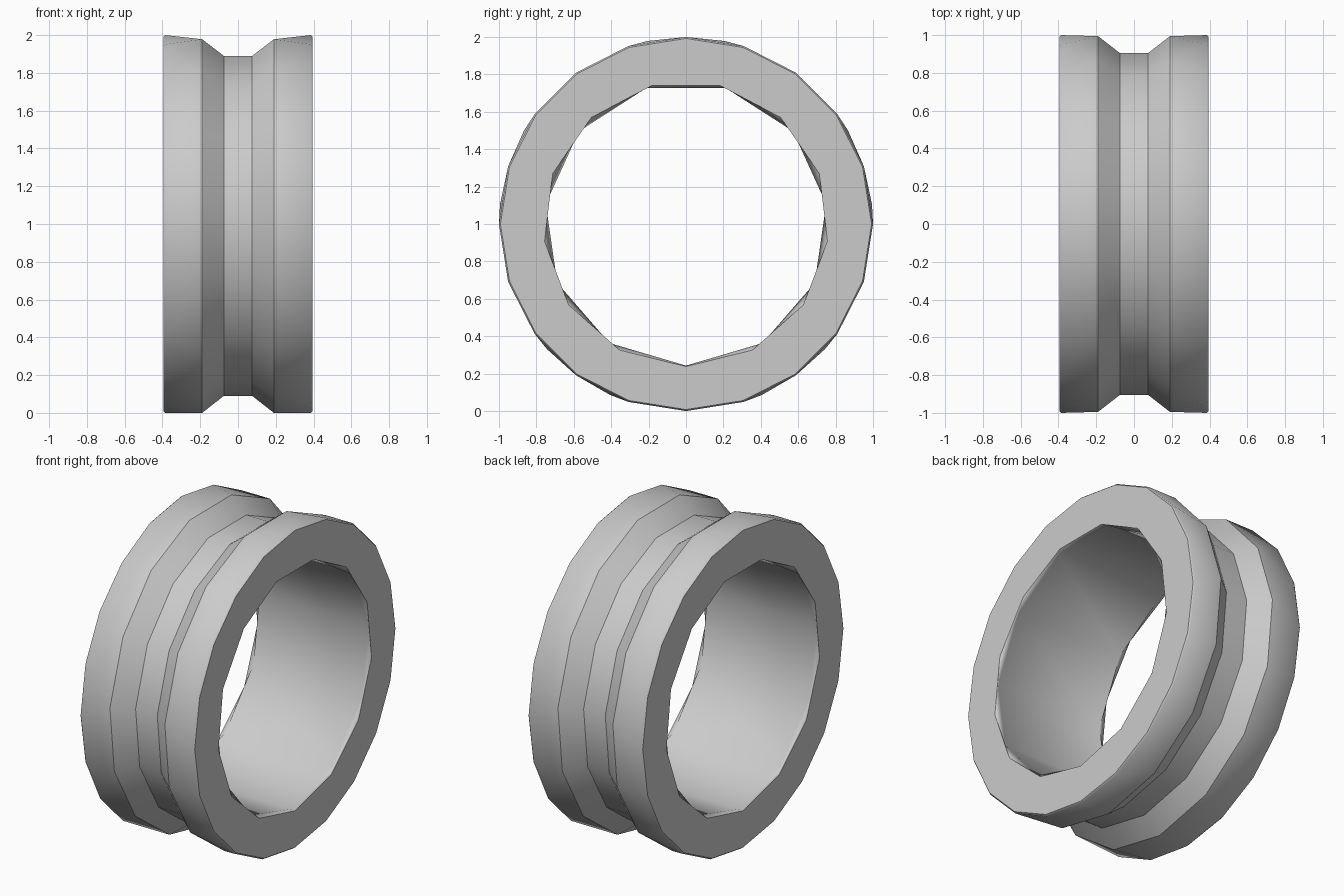
import bpy, bmesh
from math import sin, cos, tau

old = bpy.data.objects.get("Cube")
if old:
    bpy.data.objects.remove(old, do_unlink=True)

# Half of the cross-section, from the groove out to the bore: x, radius, sides
half = [(0.075, 0.91, 15), (0.19, 1.0, 15), (0.385, 1.0, 20),
        (0.395, 0.992, 20), (0.395, 0.762, 13), (0.375, 0.757, 11)]
SHARP = (0, 1, 3, 4)

bm = bmesh.new()


def make_ring(x, radius, sides):
    """Polygon around the x axis with one corner pointing straight down."""
    return [bm.verts.new((x, radius * sin(tau * i / sides),
                          1 - radius * cos(tau * i / sides))) for i in range(sides)]


def bridge(a, b):
    """Join two rings, which may have different side counts."""
    n, m = len(a), len(b)
    if n == m:
        for i in range(n):
            j = (i + 1) % n
            bm.faces.new((a[i], a[j], b[j], b[i]))
        return
    i = j = 0
    while i < n or j < m:
        if j == m or (i < n and (i + 0.5) / n <= (j + 0.5) / m):
            bm.faces.new((a[i], a[(i + 1) % n], b[j % m]))
            i += 1
        else:
            bm.faces.new((a[i % n], b[(j + 1) % m], b[j]))
            j += 1


# Closed loop of rings: right half outward, then left half back to the groove
right = [make_ring(*p) for p in half]
left = [make_ring(-x, r, n) for x, r, n in half]
rings = right + left[::-1]
for k, ring in enumerate(rings):
    bridge(ring, rings[(k + 1) % len(rings)])
bmesh.ops.recalc_face_normals(bm, faces=bm.faces[:])

# Smooth around the ring, crisp at the groove, shoulders and end faces
for face in bm.faces:
    face.smooth = True
for side in (right, left):
    for k in SHARP:
        ring = side[k]
        for i, vert in enumerate(ring):
            edge = bm.edges.get((vert, ring[i - 1]))
            if edge:
                edge.smooth = False

mesh = bpy.data.meshes.new("grooved_ring")
bm.to_mesh(mesh)
bm.free()

# Single grey material
grey = bpy.data.materials.new("plain_grey")
grey.use_nodes = True
colour = (0.6, 0.6, 0.6, 1)
grey.diffuse_color = colour
grey.node_tree.nodes["Principled BSDF"].inputs["Base Color"].default_value = colour
mesh.materials.append(grey)

ring_object = bpy.data.objects.new("grooved_ring", mesh)
bpy.context.collection.objects.link(ring_object)
